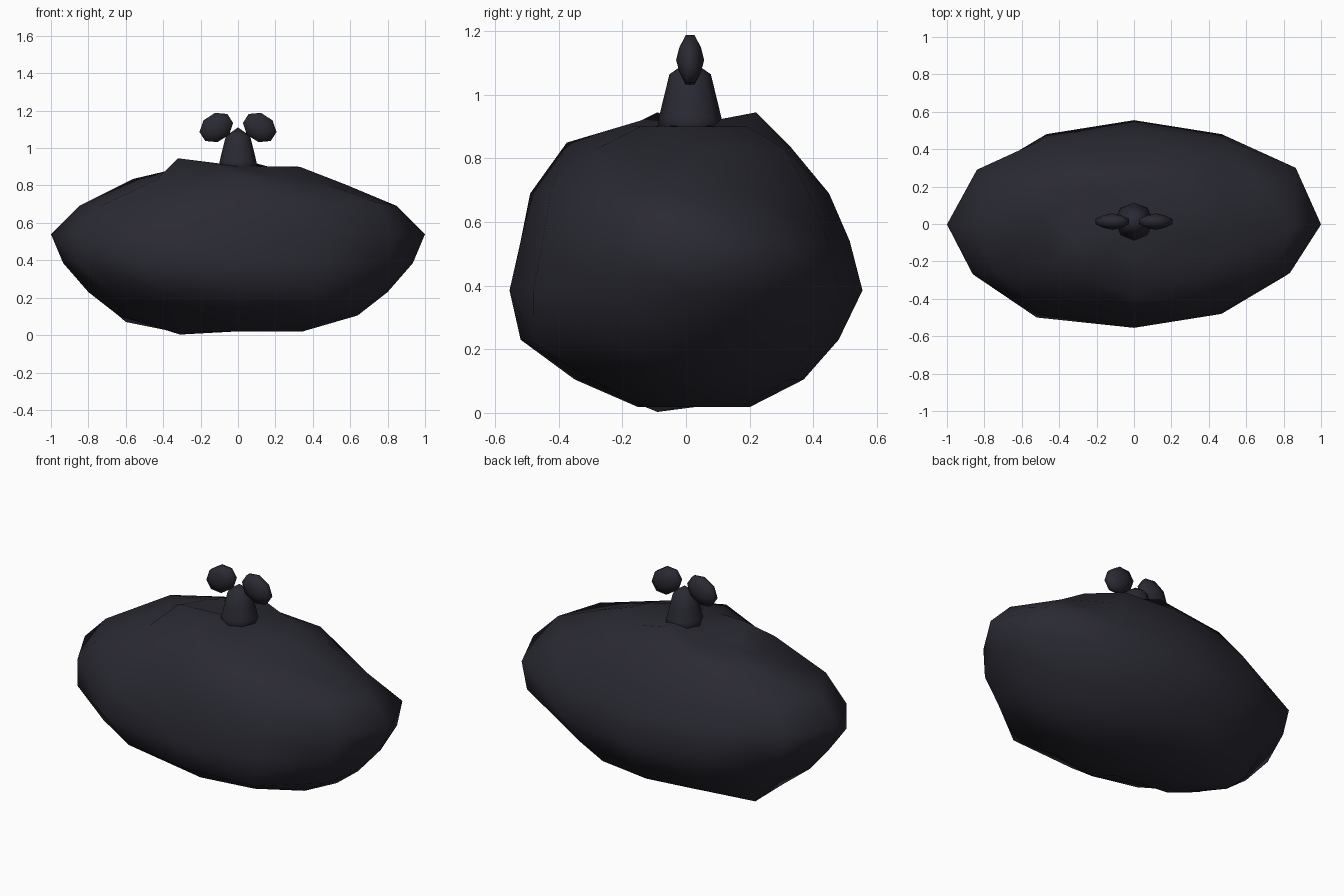
import bpy
import bmesh
import math

old = bpy.data.objects.get("Cube")
if old:
    bpy.data.objects.remove(old, do_unlink=True)

# One dark slate colour for everything
slate = bpy.data.materials.new("dark_slate")
slate.use_nodes = True
colour = (0.023, 0.0225, 0.033, 1)
slate.diffuse_color = colour
shader = slate.node_tree.nodes["Principled BSDF"]
shader.inputs["Base Color"].default_value = colour
shader.inputs["Roughness"].default_value = 0.7


def loft(name, rings, bottom, top):
    """Skin closed rings with triangles, capped with a fan at each end."""
    bm = bmesh.new()
    rows = [[bm.verts.new(p) for p in ring] for ring in rings]
    count = len(rows[0])
    low, high = bm.verts.new(bottom), bm.verts.new(top)
    for i in range(count):
        j = (i + 1) % count
        bm.faces.new((low, rows[0][j], rows[0][i]))
        bm.faces.new((high, rows[-1][i], rows[-1][j]))
        for a, b in zip(rows, rows[1:]):
            bm.faces.new((a[i], a[j], b[i]))
            bm.faces.new((a[j], b[j], b[i]))
    bmesh.ops.recalc_face_normals(bm, faces=bm.faces)
    for face in bm.faces:
        face.smooth = True
    mesh = bpy.data.meshes.new(name)
    bm.to_mesh(mesh)
    bm.free()
    mesh.materials.append(slate)
    obj = bpy.data.objects.new(name, mesh)
    bpy.context.collection.objects.link(obj)
    return obj


def oval(rx, front, back, z, count):
    """Oval ring whose front and back reach differ."""
    points = []
    for i in range(count):
        a = math.tau * i / count
        mid, reach = (front + back) / 2, (back - front) / 2
        points.append([rx * math.cos(a), mid + reach * math.sin(a), z])
    return points


# Wide lumpy body: height, half width, front reach, back reach
profile = [
    (0.018, 0.34, -0.15, 0.20),
    (0.105, 0.64, -0.35, 0.37),
    (0.23, 0.80, -0.52, 0.48),
    (0.385, 0.935, -0.555, 0.555),
    (0.54, 1.00, -0.52, 0.515),
    (0.69, 0.85, -0.49, 0.45),
    (0.835, 0.55, -0.38, 0.33),
    (0.90, 0.33, -0.17, 0.22),
]
body_rings = [oval(rx, f, b, z, 12) for z, rx, f, b in profile]

# Irregular dents and lumps, as moved points: (ring, step round it, position)
lumps = [
    # underside
    (0, 7, (-0.31, -0.09, 0.003)),
    (1, 5, (-0.6, 0.21, 0.07)),
    (1, 7, (-0.54, -0.17, 0.125)),
    (1, 8, (-0.31, -0.29, 0.13)),
    (2, 10, (0.44, -0.48, 0.22)),
    (2, 11, (0.74, -0.25, 0.23)),
    # waist
    (3, 1, (0.83, 0.3, 0.385)),
    (3, 7, (-0.86, -0.27, 0.385)),
    (3, 8, (-0.52, -0.5, 0.385)),
    (4, 1, (0.865, 0.3, 0.54)),
    (4, 5, (-0.84, 0.29, 0.54)),
    (4, 11, (0.835, -0.26, 0.54)),
    # shoulders
    (5, 1, (0.69, 0.22, 0.69)),
    (5, 8, (-0.42, -0.39, 0.69)),
    (5, 11, (0.74, -0.25, 0.71)),
    (6, 0, (0.575, 0, 0.805)),
    (6, 2, (0.32, 0.31, 0.83)),
    (6, 4, (-0.34, 0.3, 0.835)),
    (6, 5, (-0.56, 0.17, 0.835)),
    (6, 6, (-0.49, 0.04, 0.84)),
    (6, 7, (-0.43, -0.22, 0.835)),
    (6, 8, (-0.24, -0.31, 0.805)),
    (6, 9, (0, -0.375, 0.85)),
    (6, 10, (0.3, -0.28, 0.83)),
    (6, 11, (0.48, -0.17, 0.805)),
    # crown
    (7, 3, (0, 0.22, 0.945)),
    (7, 6, (-0.38, 0.04, 0.88)),
    (7, 7, (-0.32, -0.09, 0.945)),
    (7, 8, (-0.13, -0.14, 0.92)),
]
for ring, step, position in lumps:
    body_rings[ring][step] = position
loft("body", body_rings, (0, 0, 0.02), (0, 0.01, 0.905))

# Tapered stem on the crown
stem_profile = [(0.88, 0.105), (0.93, 0.098), (1.0, 0.081), (1.065, 0.065)]
stem_rings = [oval(r, 0.013 - r, 0.013 + r, z, 8) for z, r in stem_profile]
loft("stem", stem_rings, (0, 0.013, 0.88), (0, 0.013, 1.11))

# Pair of lens-shaped buds leaning in over the stem
for side, name in ((1, "left_bud"), (-1, "right_bud")):
    tilt = -side * math.radians(33)
    bud_rings = []
    for depth, size in ((-0.034, 0.5), (-0.014, 1), (0.014, 1), (0.034, 0.5)):
        ring = []
        for i in range(8):
            a = math.tau * (i + 0.5) / 8
            u, v = 0.096 * size * math.cos(a), 0.075 * size * math.sin(a)
            ring.append((side * 0.116 + u * math.cos(tilt) - v * math.sin(tilt),
                         0.013 + depth,
                         1.11 + u * math.sin(tilt) + v * math.cos(tilt)))
        bud_rings.append(ring)
    loft(name, bud_rings, (side * 0.116, -0.031, 1.11), (side * 0.116, 0.057, 1.11))
